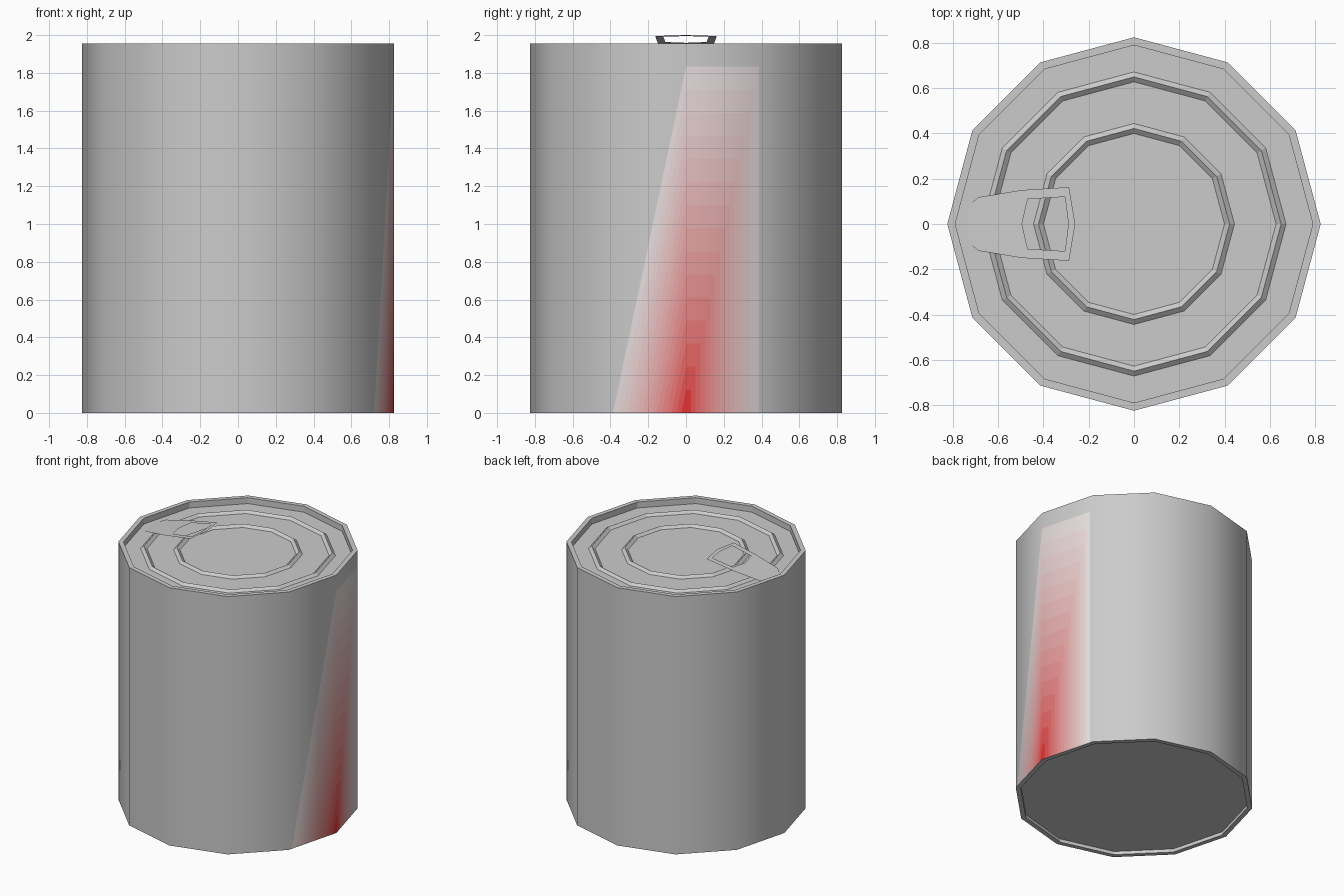
import bpy
from math import cos, sin, radians
from mathutils import Vector

if "Cube" in bpy.data.objects:
    bpy.data.objects.remove(bpy.data.objects["Cube"])

SIDES, R, RIM, TOP, LID = 12, 0.825, 0.79, 1.955, 1.91


def make(name, verts, faces, smooth=False, radial=False):
    mesh = bpy.data.meshes.new(name)
    mesh.from_pydata([tuple(v) for v in verts], [], faces)
    mesh.update()
    if smooth:
        mesh.shade_smooth()
    else:
        mesh.shade_flat()
    if radial:  # round shading on the faceted wall
        mesh.normals_split_custom_set_from_vertices(
            [Vector((v.co.x, v.co.y, 0)).normalized() for v in mesh.vertices])
    ob = bpy.data.objects.new(name, mesh)
    bpy.context.collection.objects.link(ob)
    return ob


def point(i, r, z):
    a = radians(360 / SIDES * i)
    return Vector((r * cos(a), r * sin(a), z))


def lathe(profile):
    verts = [point(i, r, z) for r, z in profile for i in range(SIDES)]
    faces = []
    for k in range(len(profile) - 1):
        for i in range(SIDES):
            j = (i + 1) % SIDES
            a, b = k * SIDES, (k + 1) * SIDES
            faces.append((a + i, a + j, b + j, b + i))
    return verts, faces


# Lid: rim, recess and two raised rings
profile = [(R, TOP), (RIM, TOP), (RIM, LID)]
for r in (0.65, 0.422):
    profile += [(r + 0.022, LID), (r, LID + 0.018), (r - 0.022, LID)]
verts, faces = lathe(profile)
faces.append(tuple(range(len(verts) - SIDES, len(verts))))
make("lid", verts, faces)

# Recessed base
verts, faces = lathe([(RIM, 0.025), (RIM, 0), (R, 0)])
faces.append(tuple(reversed(range(SIDES))))
make("base", verts, faces)

# Wall, leaving out the stained area around the +x corner
verts, faces = lathe([(R, 0), (R, TOP)])
faces = faces[1:SIDES - 1] + [(SIDES - 1, SIDES, 2 * SIDES - 1)]
make("wall", verts, faces, True, True)

# Red stain: bands fading away from the bottom +x corner
BANDS = 16
apex, above = point(0, R, 0), point(0, R, TOP)
right_low, right_high = point(1, R, 0), point(1, R, TOP)
left_low = point(-1, R, 0)
verts, faces, shades = [], [], []
for p, q in ((right_low, right_high), (right_high, above), (above, left_low)):
    for k in range(BANDS):
        t0, t1 = k / BANDS, (k + 1) / BANDS
        n = len(verts)
        quad = [apex.lerp(p, t0), apex.lerp(p, t1), apex.lerp(q, t1), apex.lerp(q, t0)]
        if k == 0:
            quad = quad[:3]
        verts += quad
        faces.append(tuple(range(n, n + len(quad))))
        shades.append(k)
stain = make("stain", verts, faces, True, True)
for k in range(BANDS):
    t = (k + 0.5) / BANDS
    mat = bpy.data.materials.new(f"stain_{k}")
    mat.diffuse_color = (0.8, 0.01 + 0.79 * t, 0.01 + 0.79 * t, 1)
    mat.use_nodes = True
    mat.node_tree.nodes["Principled BSDF"].inputs["Base Color"].default_value = mat.diffuse_color
    stain.data.materials.append(mat)
for poly, k in zip(stain.data.polygons, shades):
    poly.material_index = k


# Pull tab: thin tilted sheet with a finger hole, mirrored across y
def tab_z(x):
    return 1.911 if x < -0.7 else 2.0 + (x + 0.26) * 0.174


outline = [(-0.735, 0), (-0.69, 0), (-0.69, 0.118), (-0.73, 0.08),
           (-0.495, 0), (-0.495, 0.15), (-0.47, 0.11),
           (-0.305, 0.12), (-0.287, 0.163), (-0.29, 0), (-0.26, 0)]
tab = make("pull_tab", [(x, y, tab_z(x)) for x, y in outline],
           [(0, 1, 2, 3), (1, 4, 5, 2), (4, 6, 5), (6, 7, 8, 5), (7, 9, 10, 8)], True)
mirror = tab.modifiers.new("mirror", 'MIRROR')
mirror.use_axis = (False, True, False)
